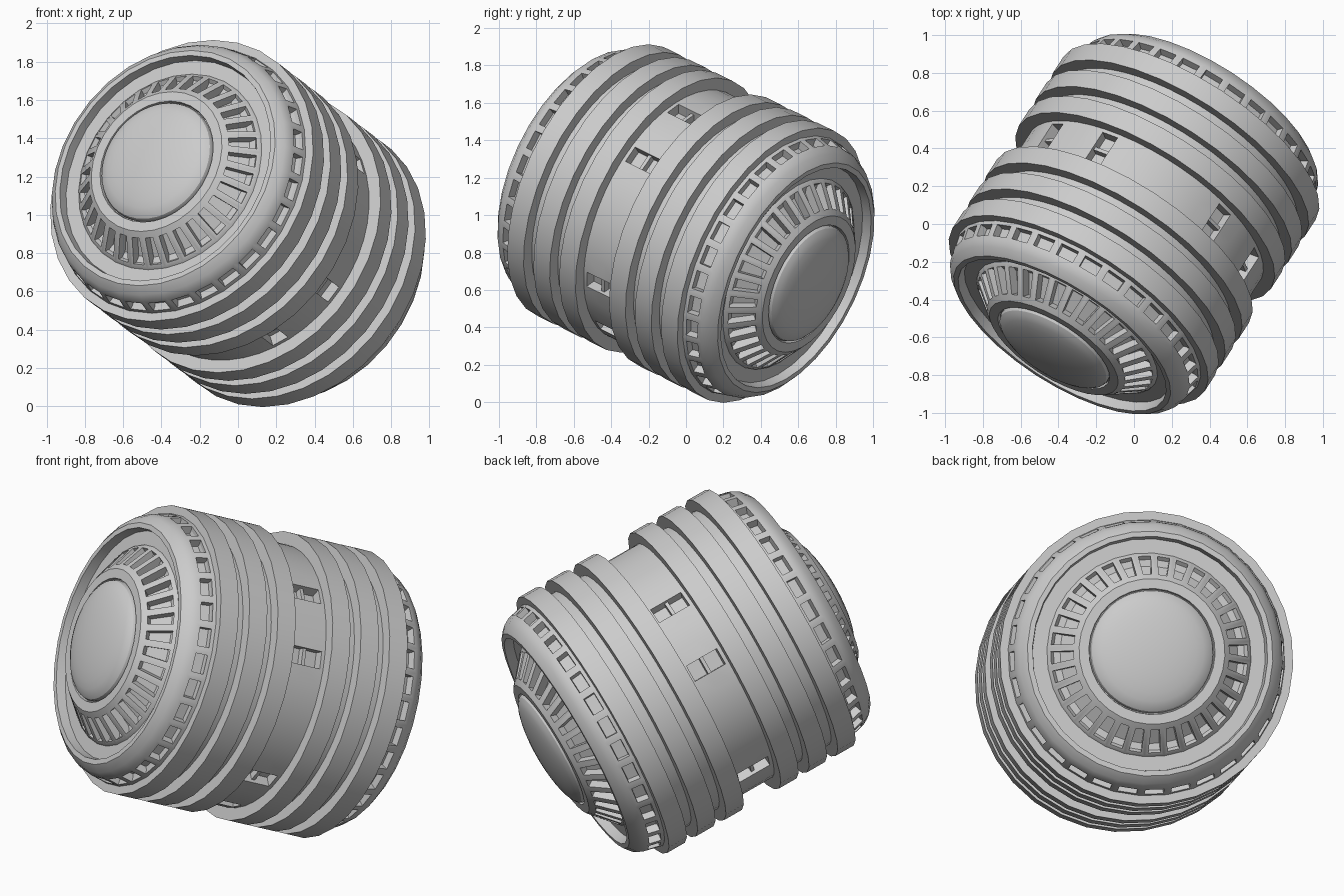
import bpy, bmesh, math
from mathutils import Matrix, Vector

old = bpy.data.objects.get("Cube")
if old:
    bpy.data.objects.remove(old)

# One grey finish
grey = bpy.data.materials.new("plain grey")
grey.use_nodes = True
colour = (0.6, 0.6, 0.6, 1)
grey.diffuse_color = colour
grey.node_tree.nodes["Principled BSDF"].inputs["Base Color"].default_value = colour

# Tilted frame: local z runs along the drum axis
axis = Vector((-0.502, -0.776, 0.382)).normalized()
up = (Vector((0, 0, 1)) - axis * axis.z).normalized()
side_dir = axis.cross(up)
frame = Matrix.Translation((0, 0, 0.955)) @ Matrix((up, side_dir, axis)).transposed().to_4x4()


def lathe(bm, profile, segs, sign=1, phase=0.0):
    """Turn a closed (radius, height) loop; returns faces by profile step."""
    rings = []
    for r, h in profile:
        if r == 0:
            rings.append([bm.verts.new((0, 0, h * sign))] * segs)
        else:
            rings.append([bm.verts.new((r * math.cos(t), r * math.sin(t), h * sign))
                          for t in ((i + phase) * math.tau / segs for i in range(segs))])
    bands = []
    for j, a in enumerate(rings):
        b = rings[(j + 1) % len(rings)]
        band = []
        for i in range(segs):
            k = (i + 1) % segs
            corners = list(dict.fromkeys((a[i], a[k], b[k], b[i])))
            if len(corners) > 2:
                band.append(bm.faces.new(corners))
        bands.append(band)
    bmesh.ops.recalc_face_normals(bm, faces=bm.faces)
    return bands


def sink(bm, faces, depth):
    """Push each face straight in, leaving upright pocket walls."""
    normals = [f.normal.copy() for f in faces]
    new = bmesh.ops.extrude_discrete_faces(bm, faces=faces)["faces"]
    for f, n in zip(new, normals):
        bmesh.ops.translate(bm, verts=f.verts, vec=-n * depth)


def pockets(bm, faces, border, depth):
    bmesh.ops.inset_individual(bm, faces=faces, thickness=border, use_even_offset=True)
    sink(bm, faces, depth)


def finish(bm, name):
    mesh = bpy.data.meshes.new(name)
    bm.to_mesh(mesh)
    bm.free()
    mesh.materials.append(grey)
    obj = bpy.data.objects.new(name, mesh)
    bpy.context.collection.objects.link(obj)
    obj.matrix_world = frame
    bpy.ops.object.select_all(action="DESELECT")
    obj.select_set(True)
    bpy.context.view_layer.objects.active = obj
    bpy.ops.object.shade_smooth_by_angle(angle=math.radians(25))


# Drum body with paired windows around the waist
R = 0.725
heights = (-0.6, -0.095, -0.01, 0.01, 0.095, 0.6)
bm = bmesh.new()
bands = lathe(bm, [(0, -0.6)] + [(R, h) for h in heights] + [(0, 0.6)], 48, phase=-0.5)
window_slots = [q * 12 + s for q in range(4) for s in (4, 8)]
panes = [bands[j][i] for j in (2, 4) for i in window_slots]
bars = [bands[3][i] for i in window_slots]
# Each window is one pocket with a low bar across it
for i in window_slots:
    cells = [bands[j][i] for j in (2, 3, 4)]
    normal = cells[1].normal.copy()
    region = bmesh.ops.extrude_face_region(bm, geom=cells)["geom"]
    moved = [g for g in region if isinstance(g, bmesh.types.BMVert)]
    bmesh.ops.delete(bm, geom=[f for f in cells if f.is_valid], context="FACES")
    bmesh.ops.translate(bm, verts=moved, vec=-normal * 0.02)
    floor = [g for g in region if isinstance(g, bmesh.types.BMFace)]
    sink(bm, [f for f in floor if abs(f.calc_center_median().z) > 0.03], 0.04)
finish(bm, "drum_body")

for sign, end in ((1, "front"), (-1, "rear")):
    # Three square ribs
    for n, centre in enumerate((0.172, 0.35, 0.53)):
        bm = bmesh.new()
        lo, hi = centre - 0.056, centre + 0.056
        lathe(bm, [(0.68, lo), (0.795, lo), (0.795, hi), (0.68, hi)], 32, sign)
        finish(bm, f"{end}_rib_{n + 1}")

    # End rim with square pockets and a recessed face
    bm = bmesh.new()
    bands = lathe(bm, [(0, 0.55), (0.755, 0.55), (0.75, 0.585), (0.725, 0.69), (0.705, 0.725),
                       (0.665, 0.758), (0.637, 0.758), (0.63, 0.705), (0, 0.705)], 32, sign)
    pockets(bm, bands[2], 0.021, 0.045)
    finish(bm, f"{end}_rim")

    # Sloped vent ring with slots
    bm = bmesh.new()
    bands = lathe(bm, [(0, 0.69), (0.56, 0.69), (0.55, 0.712), (0.41, 0.835),
                       (0.395, 0.847), (0.342, 0.847), (0.338, 0.83), (0, 0.83)], 32, sign)
    pockets(bm, bands[2], 0.019, 0.05)
    finish(bm, f"{end}_vent_ring")

    # Shallow dome
    bm = bmesh.new()
    curve = [(0.333 * math.cos(t), 0.84 + 0.08 * math.sin(t))
             for t in (k * math.pi / 16 for k in range(8))]
    lathe(bm, [(0, 0.82), (0.333, 0.82)] + curve + [(0, 0.92)], 48, sign)
    finish(bm, f"{end}_dome")
